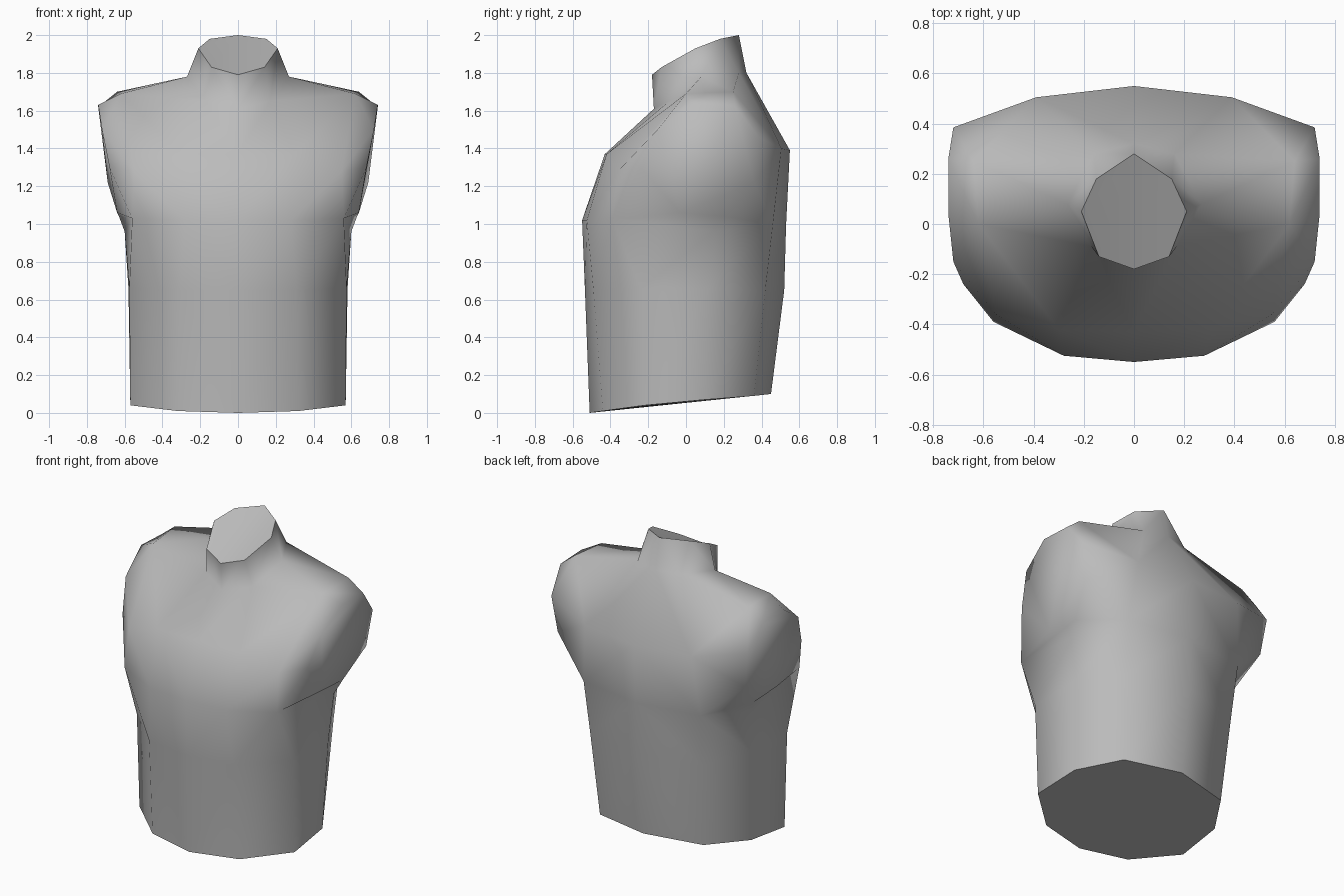
import bpy
import bmesh
import math

cube = bpy.data.objects.get("Cube")
if cube:
    bpy.data.objects.remove(cube, do_unlink=True)

# One plain grey
grey = bpy.data.materials.new("plain_grey")
grey.use_nodes = True
colour = (0.5, 0.5, 0.5, 1)
grey.diffuse_color = colour
grey.node_tree.nodes["Principled BSDF"].inputs["Base Color"].default_value = colour

# Half cross-sections, each running from the front centre line to the back
hem = [(0, -.51, 0), (.32, -.44, .01), (.57, -.22, .04),
       (.55, .1, .07), (.38, .36, .09), (0, .45, .1)]
waist = [(0, -.535, .65), (.31, -.49, .65), (.575, -.24, .66),
         (.58, .12, .66), (.41, .42, .65), (0, .52, .65)]
ribs = [(0, -.55, 1.02), (.28, -.525, 1.02), (.56, -.39, 1.03),
        (.6, .15, .96), (.43, .46, 1), (0, .53, 1)]
neck_base = [(0, -.17, 1.61), (.17, -.09, 1.65), (.27, .08, 1.78),
             (.16, .28, 1.8), (0, .32, 1.8)]
neck_top = [(0, -.18, 1.79), (.14, -.13, 1.83), (.21, .05, 1.93),
            (.15, .18, 1.98), (0, .28, 2)]
# Chest, upper back, shoulder ridge and the rim of the arm stump
chest = [(0, -.43, 1.37), (.3, -.42, 1.37), (.55, -.36, 1.28)]
back = [(.39, .505, 1.4), (0, .55, 1.39)]
shoulder = [(.62, 0, 1.69), (.64, .25, 1.7)]
arm_rim = [(.74, .04, 1.63), (.74, .26, 1.62), (.72, .385, 1.46),
           (.69, .36, 1.22), (.63, .2, 1.04), (.64, -.03, 1.06),
           (.68, -.24, 1.3), (.72, -.15, 1.5)]

bm = bmesh.new()


def points(coords):
    return [bm.verts.new(p) for p in coords]


def bridge(lower, upper):
    for i in range(len(lower) - 1):
        bm.faces.new((lower[i], lower[i + 1], upper[i + 1], upper[i]))


h, w, r, n, t = map(points, (hem, waist, ribs, neck_base, neck_top))
c, b, s, k = map(points, (chest, back, shoulder, arm_rim))

# Lofted bands and flat ends
bridge(h, w)
bridge(w, r)
bridge(r[:3], c)
bridge(r[4:], b)
bridge(c[:2], n[:2])
bridge(b, n[3:])
bridge(n, t)
bottom = bm.faces.new(h)
bm.faces.new(t)
bm.faces.new(k)

# Surfaces joining the trunk to the shoulder and arm stump
joins = [
    (r[2], r[3], k[4], k[5]), (r[2], k[5], k[6]), (r[2], k[6], c[2]),
    (c[2], k[6], k[7]), (c[2], k[7], s[0]), (k[7], k[0], s[0]),
    (c[1], c[2], s[0], n[1]), (n[1], s[0], n[2]),
    (n[2], s[0], s[1], n[3]), (s[0], k[0], k[1], s[1]),
    (n[3], s[1], b[0]), (s[1], k[1], k[2]), (s[1], k[2], b[0]),
    (b[0], k[2], k[3]), (b[0], k[3], r[4]), (r[4], k[3], k[4], r[3]),
]
for face in joins:
    bm.faces.new(face)

# Mirror to the other side, weld the centre line
both = bm.verts[:] + bm.edges[:] + bm.faces[:]
bmesh.ops.mirror(bm, geom=both, axis='X', merge_dist=0.001)
bmesh.ops.remove_doubles(bm, verts=bm.verts[:], dist=0.001)
bmesh.ops.recalc_face_normals(bm, faces=bm.faces[:])

mesh = bpy.data.meshes.new("torso")
bm.to_mesh(mesh)
bm.free()
torso = bpy.data.objects.new("torso", mesh)
bpy.context.collection.objects.link(torso)
mesh.materials.append(grey)

bpy.ops.object.select_all(action='DESELECT')
torso.select_set(True)
bpy.context.view_layer.objects.active = torso
bpy.ops.object.shade_smooth_by_angle(angle=math.radians(75))
